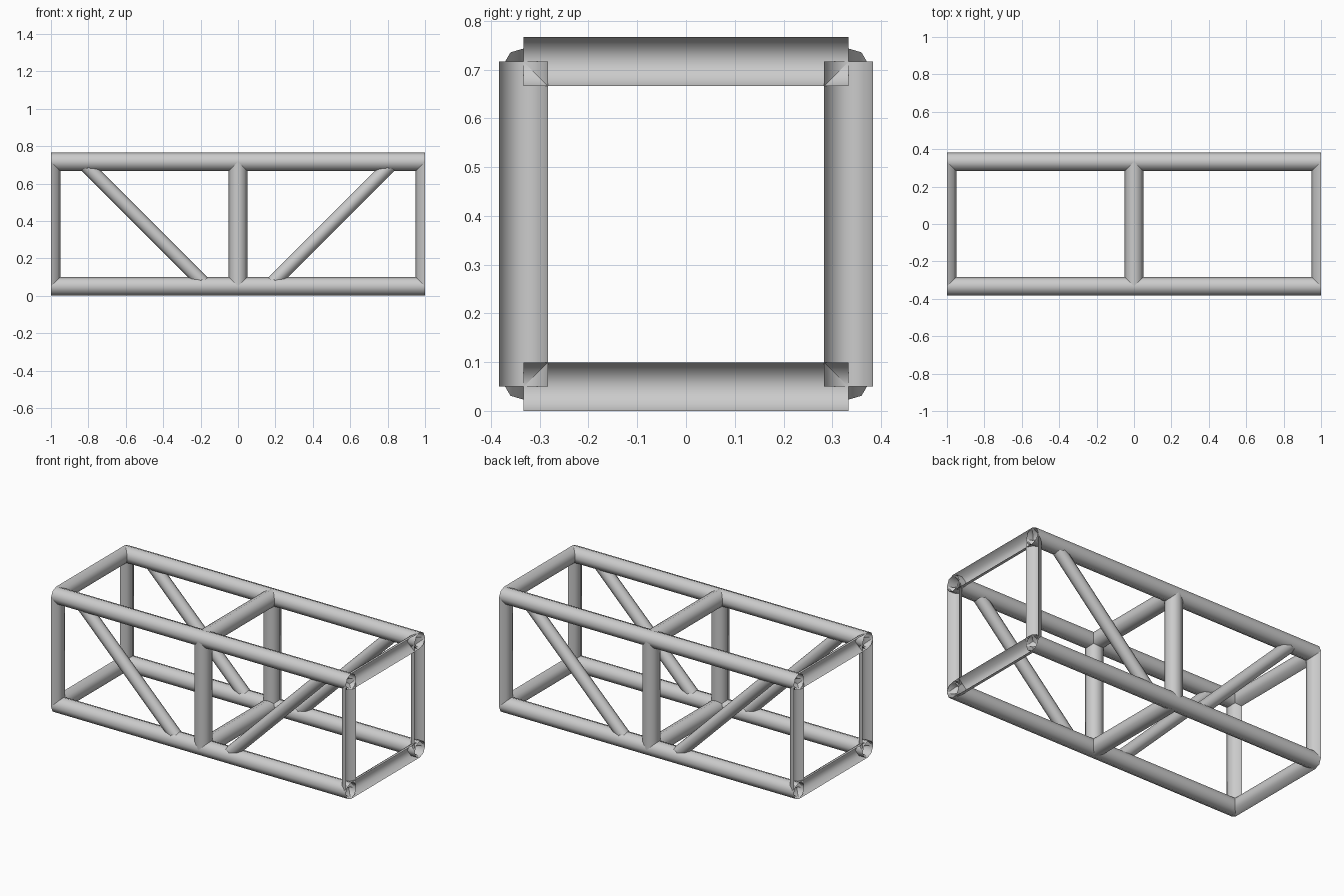
import bpy, bmesh, math
from mathutils import Vector

if "Cube" in bpy.data.objects:
    bpy.data.objects.remove(bpy.data.objects["Cube"])

SIDES = 8
R = 0.05            # main tube radius
RD = 0.0375         # diagonal brace radius
Y = 1 / 3           # chord offset from the middle
Z0, Z1 = 0.05, 0.05 + 2 / 3


def tube(name, a, b, r, u, half=False):
    """Open tube from a to b; u is the direction of the first corner.
    half=True keeps only the half on the +u side."""
    a, b, u = Vector(a), Vector(b), Vector(u).normalized()
    v = (b - a).normalized().cross(u)
    if half:
        angles = [-math.pi / 2 + math.tau * i / SIDES for i in range(SIDES // 2 + 1)]
    else:
        angles = [math.tau * i / SIDES for i in range(SIDES)]
    bm = bmesh.new()
    rings = [[bm.verts.new(p + (u * math.cos(t) + v * math.sin(t)) * r) for t in angles]
             for p in (a, b)]
    n = len(angles)
    for i in range(n - 1 if half else n):
        j = (i + 1) % n
        f = bm.faces.new((rings[0][i], rings[0][j], rings[1][j], rings[1][i]))
        f.smooth = True
    me = bpy.data.meshes.new(name)
    bm.to_mesh(me)
    bm.free()
    ob = bpy.data.objects.new(name, me)
    bpy.context.collection.objects.link(ob)
    return ob


# Long chords
for y in (-Y, Y):
    for z in (Z0, Z1):
        tube("chord", (-1, y, z), (1, y, z), R, (0, 0, 1))

# Cross frames: full tubes in the middle, half tubes cut flush at both ends
for x in (-1, 0, 1):
    inward = (-x if x else 1, 0, 0)
    label = "end" if x else "middle"
    for y in (-Y, Y):
        tube(label + "_post", (x, y, Z0), (x, y, Z1), R, inward, half=bool(x))
    for z in (Z0, Z1):
        tube(label + "_crossbar", (x, -Y, z), (x, Y, z), R, inward, half=bool(x))

# Diagonal braces on front and back
for s in (-1, 1):
    for y in (-Y, Y):
        tube("diagonal_brace", (s / 6, y, Z0), (s * 5 / 6, y, Z1), RD, (0, 1, 0))
